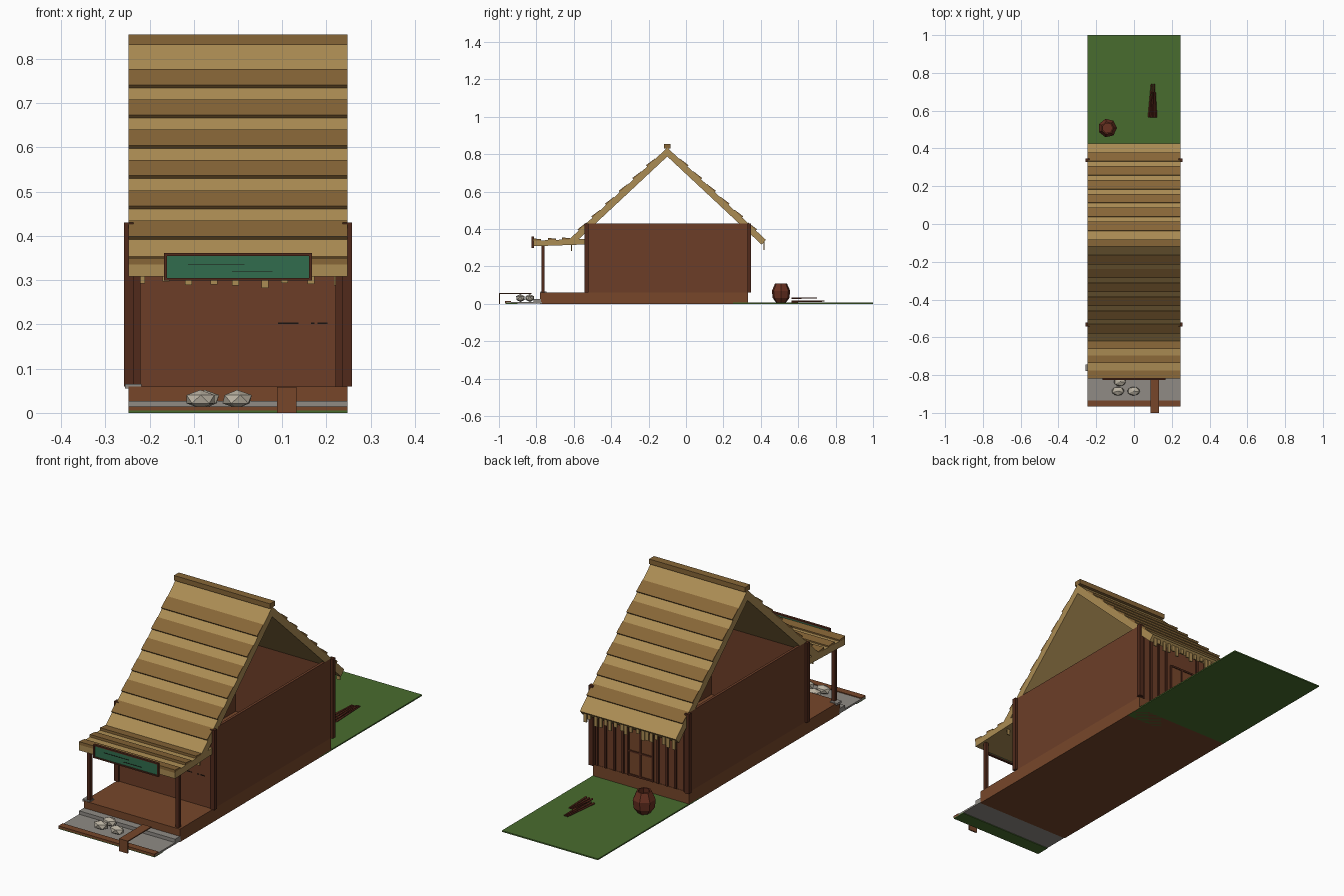
import bpy, bmesh, math, random
from mathutils import Vector, Matrix

if "Cube" in bpy.data.objects:
    bpy.data.objects.remove(bpy.data.objects["Cube"])

random.seed(4)
W = 0.247  # half width of the house


def mat(name, r, g, b):
    m = bpy.data.materials.new(name)
    m.diffuse_color = [(c / 255) ** 2.2 for c in (r, g, b)] + [1]
    m.use_nodes = True
    m.node_tree.nodes["Principled BSDF"].inputs["Base Color"].default_value = m.diffuse_color
    return m


thatch = mat("light_thatch", 170, 139, 84)
thatch_dark = mat("dark_thatch", 134, 102, 58)
wall = mat("wall_wood", 108, 64, 44)
post = mat("post_wood", 82, 46, 33)
deck = mat("deck_wood", 118, 72, 46)
grass = mat("grass", 74, 108, 50)
stone = mat("stone", 142, 138, 132)
rock = mat("pale_rock", 184, 176, 160)
green = mat("sign_green", 52, 108, 78)
black = mat("dark_line", 30, 26, 24)
clay = mat("clay", 104, 52, 38)


def finish(name, bm, m):
    bmesh.ops.recalc_face_normals(bm, faces=bm.faces)
    me = bpy.data.meshes.new(name)
    bm.to_mesh(me)
    bm.free()
    me.materials.append(m)
    ob = bpy.data.objects.new(name, me)
    bpy.context.collection.objects.link(ob)
    return ob


def box(name, x, y, z, m):
    """Box from (min, max) ranges on each axis."""
    bm = bmesh.new()
    bmesh.ops.create_cube(bm, size=1)
    for v in bm.verts:
        v.co = [(r[0] + r[1]) / 2 + c * (r[1] - r[0]) for r, c in zip((x, y, z), v.co)]
    return finish(name, bm, m)


def extrude_x(name, pts, m, half=W):
    """Closed (y, z) profile extruded across the width."""
    bm = bmesh.new()
    a = [bm.verts.new((-half, y, z)) for y, z in pts]
    b = [bm.verts.new((half, y, z)) for y, z in pts]
    n = len(pts)
    bm.faces.new(a)
    bm.faces.new(b[::-1])
    for i in range(n):
        bm.faces.new((a[i], b[i], b[(i + 1) % n], a[(i + 1) % n]))
    return finish(name, bm, m)


# Ground, street and foundation
box("back_lawn", (-W, W), (0.25, 1.0), (0, 0.006), grass)
box("front_grass_edge", (-W, W), (-0.965, -0.9), (0, 0.005), grass)
box("street", (-W, W), (-0.96, -0.77), (0.003, 0.011), stone)
box("street_curb", (-W, W), (-0.967, -0.935), (0.005, 0.015), deck)
box("stone_step", (-W, W), (-0.815, -0.775), (0.005, 0.027), stone)
box("foundation", (-W, W), (-0.78, 0.332), (0, 0.06), deck)

# Hollow walls
for s, side in ((-1, "left"), (1, "right")):
    box(side + "_wall", sorted((s * W, s * (W - 0.012))), (-0.53, 0.332), (0.06, 0.43), wall)
box("front_wall", (-W, W), (-0.535, -0.523), (0.06, 0.42), wall)
box("back_wall", (-W, W), (0.318, 0.33), (0.06, 0.42), wall)
for a, b in ((0.09, 0.137), (0.165, 0.173), (0.18, 0.202)):
    box("front_wall_seam", (a, b), (-0.537, -0.534), (0.201, 0.204), black)

# Corner posts
for x in (-W, W):
    for y in (-0.532, 0.338):
        box("corner_post", (x - 0.011, x + 0.011), (y - 0.01, y + 0.01), (0.06, 0.43), post)

# Back planks and door
for i in range(11):
    x = -0.225 + i * 0.045
    if abs(x) > 0.07:
        box("back_plank", (x - 0.005, x + 0.005), (0.328, 0.337), (0.06, 0.39), post)
box("back_door", (-0.062, 0.062), (0.328, 0.334), (0.06, 0.29), deck)
for x in (-0.062, 0, 0.062):
    box("door_stile", (x - 0.004, x + 0.004), (0.328, 0.338), (0.06, 0.29), post)
for z in (0.065, 0.175, 0.288):
    box("door_rail", (-0.062, 0.062), (0.328, 0.338), (z - 0.004, z + 0.004), post)

# Main roof: one slope profile, mirrored about the ridge at y = -0.1
SL = 0.935
d = Vector((1, -SL)).normalized()      # down the slope
n = Vector((SL, 1)).normalized()       # outwards
for s, side in ((-1, "front"), (1, "back")):
    def flip(p):
        return (-0.1 + s * p[0], p[1])
    top = Vector((0, 0.835))
    end = top + d * 0.722
    low = end - n * 0.034
    extrude_x(side + "_roof", [flip(p) for p in (top, end, low, (0, 0.788))], thatch)
    for i in range(6):
        t0, t1 = [(0.835 - (z - 0.0685 * i)) / -d.y for z in (0.775, 0.735)]
        a, b = top + d * t0, top + d * t1
        extrude_x(side + "_roof_course",
                  [flip(p) for p in (a - n * .004, a + n * .003, b + n * .009, b - n * .004)],
                  thatch_dark)
box("ridge_cap", (-W, W), (-0.118, -0.082), (0.832, 0.855), thatch_dark)

# Hanging fringe under both eaves
for y, count, top, lo, hi in ((0.417, 18, 0.345, 0.285, 0.315), (-0.612, 9, 0.35, 0.282, 0.3)):
    for i in range(count):
        x = -0.225 + 0.45 * i / (count - 1) + random.uniform(-0.008, 0.008)
        box("eave_fringe", (x - 0.008, x + 0.008), (y - 0.003, y + 0.003),
            (random.uniform(lo, hi), top), thatch)

# Porch roof, courses and posts
extrude_x("porch_roof", [(-0.815, 0.308), (-0.815, 0.338), (-0.53, 0.348), (-0.53, 0.318)], thatch)
for y in (-0.795, -0.715, -0.64):
    z = 0.338 + (y + 0.815) * 0.035
    extrude_x("porch_roof_course", [(y - 0.022, z - .003), (y - 0.022, z + .011),
                                    (y + 0.02, z + .007), (y + 0.02, z - .003)], thatch_dark)
for x in (-0.228, 0.228):
    box("porch_post", (x - 0.008, x + 0.008), (-0.772, -0.756), (0.06, 0.315), post)
box("post_footing", (-0.256, -0.218), (-0.778, -0.745), (0.055, 0.065), stone)

# Blank sign with frame
box("sign_panel", (-0.16, 0.16), (-0.822, -0.815), (0.304, 0.356), green)
for z in (0.302, 0.358):
    box("sign_frame_rail", (-0.167, 0.167), (-0.826, -0.814), (z - 0.003, z + 0.003), post)
for x in (-0.164, 0.164):
    box("sign_frame_side", (x - 0.003, x + 0.003), (-0.826, -0.814), (0.3, 0.36), post)
for a, b, z in ((-0.113, 0.015, 0.335), (-0.014, 0.078, 0.319)):
    box("sign_stripe", (a, b), (-0.8235, -0.82), (z - 0.001, z + 0.001), black)

# Entry plank with its front board
box("entry_plank", (0.088, 0.132), (-1.0, -0.825), (0.053, 0.058), deck)
box("entry_plank_riser", (0.088, 0.132), (-1.0, -0.994), (0, 0.055), deck)

# Pale rocks
for x, y, r in ((-0.085, -0.885, 0.037), (-0.002, -0.885, 0.037), (-0.075, -0.835, 0.036)):
    bm = bmesh.new()
    bmesh.ops.create_icosphere(bm, subdivisions=1, radius=1)
    bmesh.ops.transform(bm, verts=bm.verts, matrix=Matrix.Translation((x, y, 0.031))
                        @ Matrix.Diagonal((r, 0.026, 0.021, 1))
                        @ Matrix.Rotation(random.random() * 6, 4, "Z"))
    finish("rock", bm, rock)

# Clay jar: low-poly lathe with an open mouth
bm = bmesh.new()
rings = []
for r, z in ((0.026, 0.005), (0.046, 0.032), (0.05, 0.07), (0.033, 0.108), (0.026, 0.108), (0.03, 0.08)):
    rings.append([bm.verts.new((-0.14 + r * math.cos(k * math.tau / 7),
                                0.508 + r * math.sin(k * math.tau / 7), z)) for k in range(7)])
for a, b in zip(rings, rings[1:]):
    for k in range(7):
        bm.faces.new((a[k], a[(k + 1) % 7], b[(k + 1) % 7], b[k]))
bm.faces.new(rings[0])
bm.faces.new(rings[-1])
finish("clay_jar", bm, clay)

# Firewood sticks
for i in range(6):
    a = Vector((0.078 + i * 0.008, 0.565, 0.012 + 0.018 * (i % 2)))
    b = Vector((0.092 + i * 0.004, 0.70 + 0.04 * (i % 2 == 0), a.z + 0.002))
    bm = bmesh.new()
    bmesh.ops.create_cone(bm, cap_ends=True, segments=5, radius1=0.005, radius2=0.003, depth=(b - a).length)
    rot = (b - a).to_track_quat("Z", "Y").to_matrix().to_4x4()
    bmesh.ops.transform(bm, verts=bm.verts, matrix=Matrix.Translation((a + b) / 2) @ rot)
    finish("firewood_stick", bm, clay)
